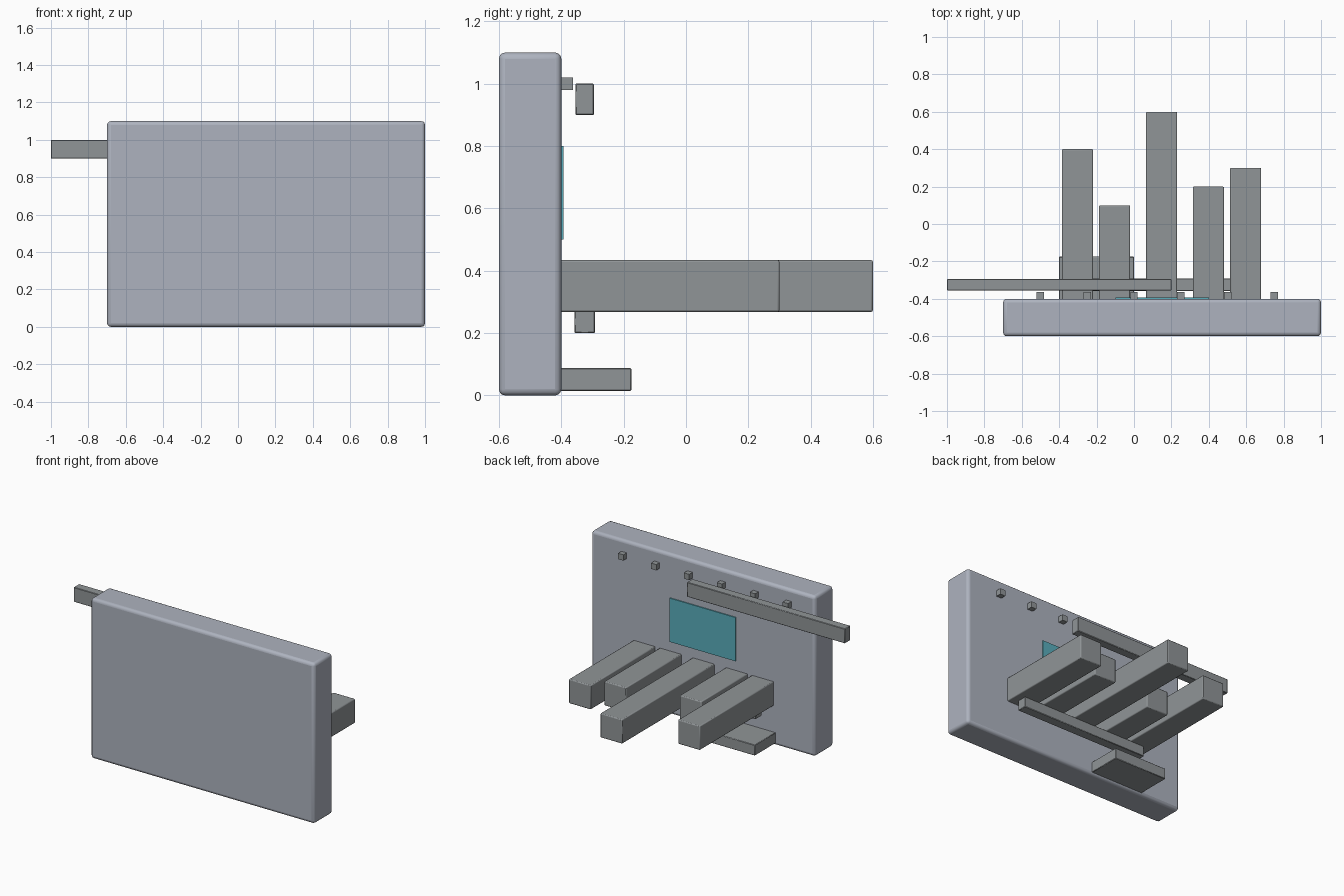
import bpy
from mathutils import Vector

if "Cube" in bpy.data.objects:
    bpy.data.objects.remove(bpy.data.objects["Cube"])


def material(name, color):
    m = bpy.data.materials.new(name)
    m.diffuse_color = (*color, 1.0)
    m.use_nodes = True
    m.node_tree.nodes["Principled BSDF"].inputs["Base Color"].default_value = m.diffuse_color
    return m


BODY = material("pale_blue_grey", (0.42, 0.45, 0.52))
METAL = material("dark_grey", (0.28, 0.30, 0.31))
TEAL = material("teal", (0.10, 0.42, 0.50))


def box(name, lo, hi, mat, bevel=0.0, segments=1):
    """Box between two corners with an optional edge bevel."""
    lo, hi = Vector(lo), Vector(hi)
    bpy.ops.mesh.primitive_cube_add(size=1, location=(lo + hi) / 2)
    ob = bpy.context.object
    ob.name = name
    ob.scale = hi - lo
    bpy.ops.object.transform_apply(location=False, rotation=False, scale=True)
    ob.data.materials.append(mat)
    if bevel:
        mod = ob.modifiers.new("edge_bevel", 'BEVEL')
        mod.width = bevel
        mod.segments = segments
        bpy.ops.object.shade_smooth_by_angle()
    return ob


# Upright panel
box("main_panel", (-0.7, -0.6, 0), (1.0, -0.4, 1.1), BODY, 0.02, 3)

# Thin coloured window on the back of the panel
box("window", (-0.1, -0.41, 0.5), (0.4, -0.393, 0.8), TEAL)

# Row of small pegs near the top edge
for i in range(6):
    x = -0.5 + 0.25 * i
    box(f"peg_{i + 1}", (x - 0.02, -0.405, 0.98), (x + 0.02, -0.363, 1.02), METAL)

# Long sideways rail, floating just behind the panel
box("side_rail", (-1.0, -0.355, 0.9), (0.2, -0.295, 1.0), METAL, 0.003)

# Five projecting bars of different lengths
for i, (x, end) in enumerate([(-0.302, 0.4), (-0.104, 0.1), (0.148, 0.6),
                              (0.398, 0.2), (0.597, 0.3)]):
    box(f"bar_{i + 1}", (x - 0.083, -0.42, 0.268), (x + 0.083, end, 0.434),
        METAL, 0.006, 2)

# Cross bar below the projecting bars
box("cross_bar", (-0.325, -0.358, 0.2), (0.63, -0.292, 0.272), METAL, 0.003)

# Low foot block
box("foot_block", (-0.4, -0.42, 0.015), (0.0, -0.175, 0.088), METAL, 0.003)
